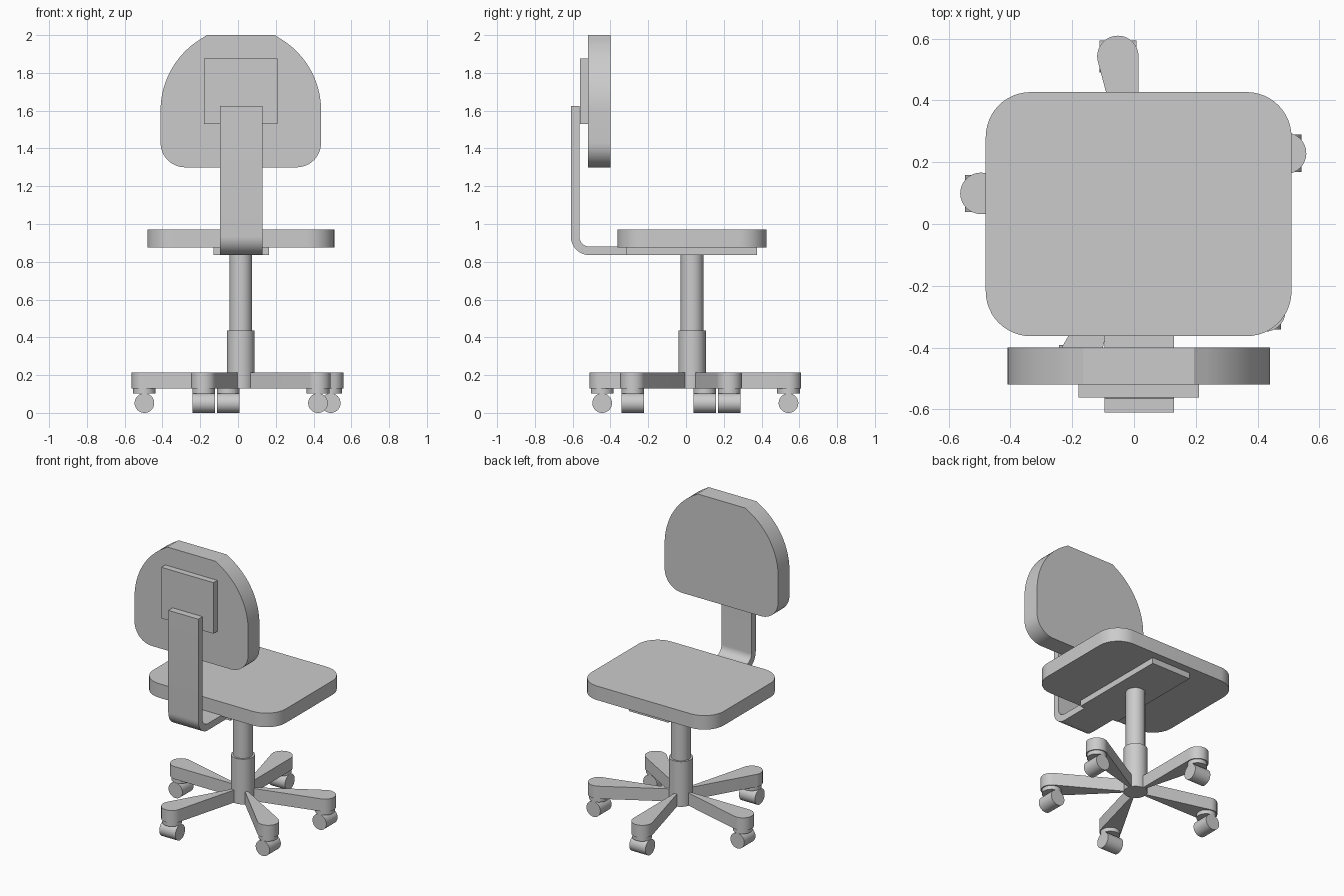
import bpy
import bmesh
from math import sin, cos, radians, pi
from mathutils import Vector, Matrix

cube = bpy.data.objects.get("Cube")
if cube:
    bpy.data.objects.remove(cube, do_unlink=True)

# One plain grey for the whole chair
grey = bpy.data.materials.new("plain grey")
grey.use_nodes = True
grey.diffuse_color = (0.6, 0.6, 0.6, 1)
grey.node_tree.nodes["Principled BSDF"].inputs["Base Color"].default_value = (0.6, 0.6, 0.6, 1)

AXES = {  # outline (u, v) and extrusion depth d to x, y, z
    "x": lambda u, v, d: (d, u, v),
    "y": lambda u, v, d: (u, d, v),
    "z": lambda u, v, d: (u, v, d),
}


def finish(name, bm, smooth=True):
    bmesh.ops.recalc_face_normals(bm, faces=bm.faces)
    mesh = bpy.data.meshes.new(name)
    bm.to_mesh(mesh)
    bm.free()
    mesh.materials.append(grey)
    obj = bpy.data.objects.new(name, mesh)
    bpy.context.collection.objects.link(obj)
    if smooth:
        bpy.ops.object.select_all(action="DESELECT")
        obj.select_set(True)
        bpy.context.view_layer.objects.active = obj
        bpy.ops.object.shade_smooth_by_angle(angle=radians(25))
    return obj


def prism(name, outline, axis, low, high, smooth=True):
    bm = bmesh.new()
    place = AXES[axis]
    face = bm.faces.new([bm.verts.new(place(u, v, low)) for u, v in outline])
    moved = bmesh.ops.extrude_face_region(bm, geom=[face])["geom"]
    verts = [g for g in moved if isinstance(g, bmesh.types.BMVert)]
    bmesh.ops.translate(bm, verts=verts, vec=Vector(place(0, 0, high - low)))
    return finish(name, bm, smooth)


def arc(cu, cv, r, start, end, steps=12):
    angles = [radians(start + (end - start) * i / steps) for i in range(steps + 1)]
    return [(cu + r * cos(a), cv + r * sin(a)) for a in angles]


def rectangle(u0, u1, v0, v1):
    return [(u0, v0), (u1, v0), (u1, v1), (u0, v1)]


def cylinder(name, centre, r, length, axis="z"):
    bm = bmesh.new()
    turn = {"z": Matrix(), "x": Matrix.Rotation(pi / 2, 4, "Y"),
            "y": Matrix.Rotation(pi / 2, 4, "X")}[axis]
    bmesh.ops.create_cone(bm, cap_ends=True, segments=48, radius1=r, radius2=r,
                          depth=length, matrix=Matrix.Translation(centre) @ turn)
    return finish(name, bm)


CX, CY = 0.015, 0.032  # column axis

# Seat cushion with rounded corners
hw, hd, r = 0.495, 0.395, 0.145
outline = []
for sx, sy, a in ((1, 1, 0), (-1, 1, 90), (-1, -1, 180), (1, -1, 270)):
    outline += arc(CX + sx * (hw - r), CY + sy * (hd - r), r, a, a + 90)
prism("seat", outline, "z", 0.875, 0.97)

# Backrest: rounded bottom corners, curved shoulders, flat top
half = arc(0.295, 1.43, 0.13, -90, 0) + arc(-0.02, 1.6, 0.445, 0, 64, 20)
half[-1] = (0.18, 2.0)
outline = [(CX + u, v) for u, v in half] + [(CX - u, v) for u, v in reversed(half)]
prism("backrest", outline, "y", -0.52, -0.40)
prism("backrest_plate", rectangle(-0.18, 0.21, 1.53, 1.875), "y", -0.562, -0.52, False)

# Bent support bar and the plate under the seat
outer = arc(-0.51, 0.935, 0.1, 180, 270)
inner = arc(-0.51, 0.935, 0.055, 270, 180)
bar = [(-0.61, 1.625)] + outer + [(-0.315, 0.835), (-0.315, 0.88)] + inner + [(-0.565, 1.625)]
prism("support_bar", bar, "x", -0.095, 0.13)
prism("under_seat_plate", rectangle(-0.13, 0.165, -0.315, 0.375), "z", 0.835, 0.876, False)

# Column
cylinder("upper_column", (CX, CY, 0.62), 0.06, 0.43)
cylinder("lower_column", (CX, CY, 0.2825), 0.073, 0.305)

# Five tapered legs, each with a caster
REACH, FOOT = 0.515, 0.067
for i in range(5):
    degrees = 22.5 + 75 * i
    a = radians(degrees)
    fx, fy = CX + REACH * cos(a), CY + REACH * sin(a)
    wedge = [(CX, CY)] + arc(fx, fy, FOOT, degrees - 97, degrees + 97, 24)
    prism(f"leg_{i + 1}", wedge, "z", 0.13, 0.215)
    cylinder(f"caster_disc_{i + 1}", (fx, fy, 0.117), 0.06, 0.028)
    axis = "x" if abs(sin(a)) > 0.8 else "y"
    cylinder(f"caster_wheel_{i + 1}", (fx, fy, 0.052), 0.052, 0.12, axis)
